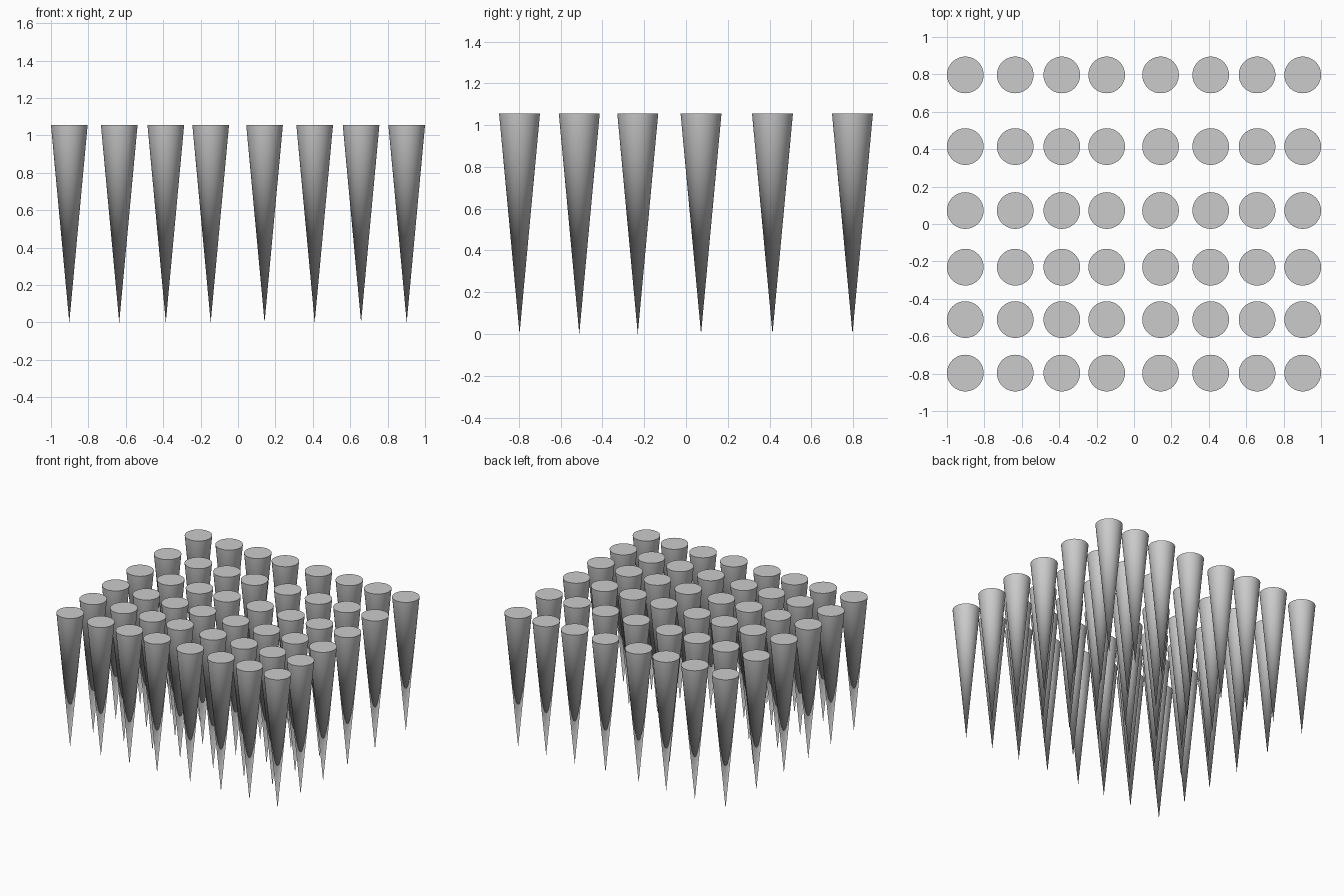
import bpy, bmesh
from math import pi
from mathutils import Matrix

if "Cube" in bpy.data.objects:
    bpy.data.objects.remove(bpy.data.objects["Cube"])

HEIGHT, RADIUS, SIDES = 1.056, 0.098, 48
XS = (-0.902, -0.635, -0.386, -0.146, 0.142, 0.410, 0.658, 0.902)
YS = (-0.797, -0.511, -0.231, 0.072, 0.414, 0.797)

# One shared spike: a capped cone standing on its tip
mesh = bpy.data.meshes.new("spike")
bm = bmesh.new()
bmesh.ops.create_cone(bm, cap_ends=True, segments=SIDES, radius1=RADIUS, radius2=0,
                      depth=HEIGHT, matrix=Matrix.Translation((0, 0, HEIGHT / 2))
                      @ Matrix.Rotation(pi, 4, 'X'))
bmesh.ops.remove_doubles(bm, verts=bm.verts, dist=1e-5)
bmesh.ops.recalc_face_normals(bm, faces=bm.faces)
# Smooth flank, flat cap with a sharp rim
for f in bm.faces:
    f.smooth = len(f.verts) < 5
    if not f.smooth:
        for e in f.edges:
            e.smooth = False
bm.to_mesh(mesh)
bm.free()

# Unevenly spaced grid of spikes
for row, y in enumerate(YS):
    for col, x in enumerate(XS):
        spike = bpy.data.objects.new(f"spike_{row + 1}_{col + 1}", mesh)
        spike.location = (x, y, 0)
        bpy.context.collection.objects.link(spike)
